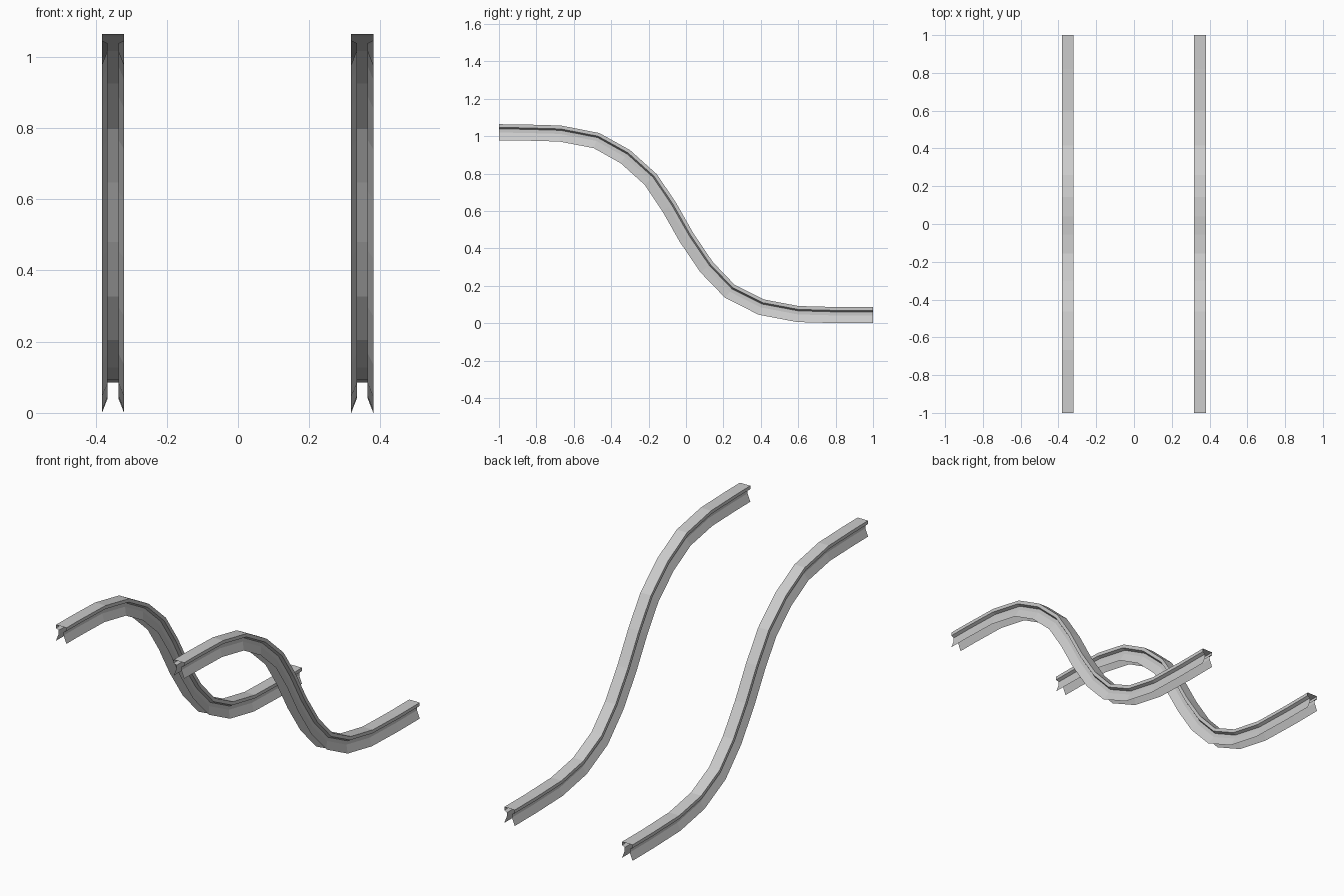
import bpy, bmesh
from mathutils import Vector

if "Cube" in bpy.data.objects:
    bpy.data.objects.remove(bpy.data.objects["Cube"])

# Slide path (y, z), measured at the lower edge of the rail head
PATH = [(-1, 1.046), (-0.88, 1.045), (-0.67, 1.039), (-0.47, 1.0), (-0.31, 0.911),
        (-0.17, 0.785), (-0.07, 0.637), (0.025, 0.47), (0.13, 0.315), (0.25, 0.19),
        (0.41, 0.11), (0.6, 0.074), (0.82, 0.068), (1, 0.068)]

# Open rail section (x, offset from path): splayed foot, web, flat head
HALF = [(0.031, -0.068), (0.015, -0.027), (0.015, -0.008), (0.031, 0.0), (0.031, 0.018)]
SECTION = HALF + [(-x, h) for x, h in reversed(HALF)]


def make_rail(name, cx):
    bm = bmesh.new()
    pts = [Vector(p) for p in PATH]
    rings = []
    for i, p in enumerate(pts):
        if i in (0, len(pts) - 1):
            n = Vector((0, 1))          # square-cut ends
        else:
            t = (pts[i + 1] - p).normalized() + (p - pts[i - 1]).normalized()
            t.normalize()
            n = Vector((-t.y, t.x))
        rings.append([bm.verts.new((cx + x, p.x + n.x * h, p.y + n.y * h))
                      for x, h in SECTION])
    # Skin the sections, leaving the underside and ends open
    for a, b in zip(rings, rings[1:]):
        for j in range(len(SECTION) - 1):
            bm.faces.new((a[j], a[j + 1], b[j + 1], b[j]))
    bm.normal_update()
    top = max(bm.faces, key=lambda f: f.calc_center_median().z)
    if top.normal.z < 0:
        bmesh.ops.reverse_faces(bm, faces=bm.faces[:])
    me = bpy.data.meshes.new(name)
    bm.to_mesh(me)
    bm.free()
    ob = bpy.data.objects.new(name, me)
    bpy.context.collection.objects.link(ob)
    return ob


# Pair of parallel rails
make_rail("left_rail", -0.351)
make_rail("right_rail", 0.349)
